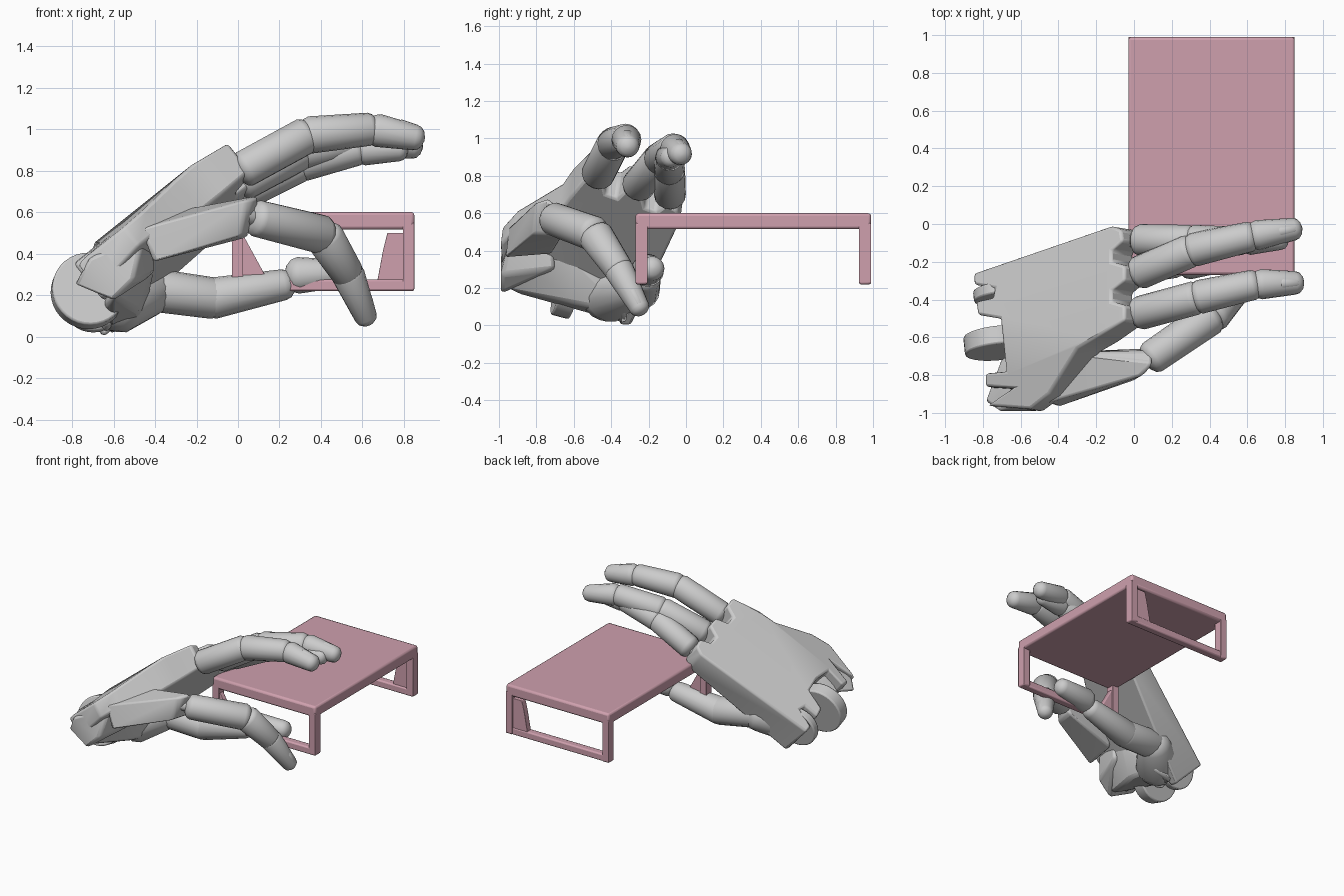
import bpy, bmesh
from math import sin, cos, pi, radians
from mathutils import Vector

if "Cube" in bpy.data.objects:
    bpy.data.objects.remove(bpy.data.objects["Cube"])

pink = bpy.data.materials.new("table_pink")
pink.diffuse_color = (0.62, 0.35, 0.42, 1)
pink.use_nodes = True
pink.node_tree.nodes["Principled BSDF"].inputs["Base Color"].default_value = pink.diffuse_color


def finish(bm, name, mat=None, bevel=0, angle=35):
    bmesh.ops.recalc_face_normals(bm, faces=bm.faces[:])
    me = bpy.data.meshes.new(name)
    bm.to_mesh(me)
    bm.free()
    ob = bpy.data.objects.new(name, me)
    bpy.context.collection.objects.link(ob)
    if mat:
        me.materials.append(mat)
    if bevel:
        m = ob.modifiers.new("bevel", "BEVEL")
        m.width, m.segments, m.limit_method = bevel, 2, "ANGLE"
    bpy.ops.object.select_all(action="DESELECT")
    ob.select_set(True)
    bpy.context.view_layer.objects.active = ob
    bpy.ops.object.shade_smooth_by_angle(angle=radians(angle))
    return ob


def hull(name, pts, mat=None, bevel=0.01):
    bm = bmesh.new()
    for p in pts:
        bm.verts.new(p)
    bmesh.ops.convex_hull(bm, input=bm.verts[:])
    return finish(bm, name, mat, bevel)


def box(name, lo, hi, mat=None, bevel=0.01):
    xs, ys, zs = zip(lo, hi)
    return hull(name, [(x, y, z) for x in xs for y in ys for z in zs], mat, bevel)


def capsule(bm, p0, p1, r0, r1, n=16, cap=0.75):
    # tapered segment with domed ends
    p0, p1 = Vector(p0), Vector(p1)
    d = (p1 - p0).normalized()
    u = d.orthogonal().normalized()
    v = d.cross(u)
    angs = [radians(a) for a in (82, 55, 28, 0)]
    prof = [(p0 - d * r0 * cap * sin(a), r0 * cos(a)) for a in angs]
    prof += [(p1 + d * r1 * cap * sin(a), r1 * cos(a)) for a in reversed(angs)]
    rings = [[bm.verts.new(c + (u * cos(2 * pi * i / n) + v * sin(2 * pi * i / n)) * r)
              for i in range(n)] for c, r in prof]
    for a, b in zip(rings, rings[1:]):
        for i in range(n):
            bm.faces.new((a[i], a[(i + 1) % n], b[(i + 1) % n], b[i]))
    bm.faces.new(rings[0])
    bm.faces.new(rings[-1])


def nail(bm, base, tip, r, up):
    # low bump on the back of a fingertip
    d = (Vector(tip) - Vector(base)).normalized()
    n = Vector(up) - d * d.dot(Vector(up))
    n.normalize()
    capsule(bm, Vector(tip) - d * 0.13 + n * r * 0.62, Vector(tip) - d * 0.05 + n * r * 0.48,
            r * 0.58, r * 0.55, 12, 0.5)


def finger(name, pts, radii, up=(0, 0, 1), lead=0.45):
    bm = bmesh.new()
    for i in range(len(pts) - 1):
        a, b = Vector(pts[i]), Vector(pts[i + 1])
        d = (b - a).normalized()
        last = i == len(pts) - 2
        start = a + d * radii[i] * (lead if i == 0 or last else 0.2)
        end = b - d * radii[i + 1] * (0.75 if last else 0.1)
        capsule(bm, start, end, radii[i], radii[i + 1], cap=0.75 if last else 0.55)
    nail(bm, pts[-2], pts[-1], radii[-1], up)
    # narrow hinge pin reaching back into the palm
    d = (Vector(pts[1]) - Vector(pts[0])).normalized()
    capsule(bm, Vector(pts[0]) - d * 0.12, Vector(pts[0]) + d * 0.06, 0.04, 0.04, 10)
    return finish(bm, name)


# Table: top, and an open rectangular frame at each end
box("table_top", (-0.03, -0.27, 0.515), (0.85, 0.99, 0.6), pink, 0.015)
for side, y in (("near", -0.27), ("far", 0.925)):
    for end, x in (("left", -0.03), ("right", 0.795)):
        box(f"{side}_{end}_leg", (x, y, 0.22), (x + 0.055, y + 0.065, 0.55), pink)
    box(f"{side}_foot_bar", (-0.03, y, 0.22), (0.85, y + 0.06, 0.275), pink)
hull("near_gusset", [(x, y, z) for y in (-0.26, -0.215)
                     for x, z in ((0.0, 0.5), (0.03, 0.48), (0.07, 0.35), (0.15, 0.26), (0.0, 0.26))], pink)
hull("far_gusset", [(x, y, z) for y in (0.935, 0.98)
                    for x, z in ((0.82, 0.5), (0.72, 0.5), (0.7, 0.42), (0.72, 0.3), (0.67, 0.26), (0.82, 0.26))], pink)

# Palm: notched outline, bent along the little-finger side, thicker at the wrist
outline = [(-0.85, -0.26), (-0.12, -0.01), (-0.07, -0.03), (-0.06, -0.09), (-0.12, -0.14),
           (-0.12, -0.2), (-0.05, -0.22), (-0.05, -0.30), (-0.12, -0.35), (-0.12, -0.41),
           (-0.05, -0.43), (-0.05, -0.51), (-0.3, -0.66), (-0.45, -0.9), (-0.55, -0.98),
           (-0.78, -0.96), (-0.65, -0.87), (-0.79, -0.86), (-0.79, -0.79), (-0.68, -0.78),
           (-0.71, -0.5), (-0.83, -0.48), (-0.84, -0.41), (-0.75, -0.39), (-0.74, -0.34), (-0.85, -0.32)]
bm = bmesh.new()
bm.faces.new([bm.verts.new((x, y, 0)) for x, y in outline])
bmesh.ops.bisect_plane(bm, geom=bm.verts[:] + bm.edges[:] + bm.faces[:],
                       plane_co=(0, -0.6, 0), plane_no=(0, 1, 0))
top = set(bm.verts)
bmesh.ops.extrude_face_region(bm, geom=bm.faces[:], use_keep_orig=True)
for v in bm.verts:
    x, y, _ = v.co
    side = min(0, y + 0.6)
    z = 0.88 + 0.8 * (x + 0.07) - 0.35 * (y + 0.4) + 0.45 * side
    t = 0 if v in top else 0.34 - 0.2 * (x + 0.85) + 0.42 * side
    v.co = (x + 0.6 * t, y - 0.1 * t, max(0.0, z - 0.75 * t))
finish(bm, "palm", bevel=0.015)

# Heel of the hand filling the underside near the wrist
hull("palm_heel", [(-0.6, -0.97, 0.19), (-0.46, -0.93, 0.38), (-0.66, -0.62, 0.14), (-0.48, -0.62, 0.12),
                   (-0.4, -0.62, 0.35), (-0.62, -0.32, 0.01), (-0.46, -0.32, 0.06), (-0.42, -0.4, 0.3),
                   (-0.66, -0.3, 0.25), (-0.45, -0.6, 0.5)], bevel=0.02)

# Outer hand plate carrying the little finger
hull("outer_hand_plate", [(-0.47, -0.95, 0.52), (-0.41, -0.97, 0.36), (-0.43, -0.68, 0.58),
                          (-0.38, -0.72, 0.38), (0.05, -0.80, 0.66), (0.02, -0.82, 0.49),
                          (0.1, -0.74, 0.68), (0.1, -0.67, 0.62), (0.05, -0.66, 0.48)], bevel=0.02)
hull("wrist_side_block", [(-0.79, -0.94, 0.25), (-0.72, -0.99, 0.38), (-0.6, -0.99, 0.17), (-0.5, -0.99, 0.27),
                          (-0.45, -0.93, 0.5), (-0.42, -0.72, 0.55), (-0.4, -0.7, 0.3), (-0.7, -0.7, 0.3)], bevel=0.02)

# Wrist hinge discs
for i, (c, r, w) in enumerate((((-0.72, -0.63, 0.22), 0.18, 0.1), ((-0.7, -0.37, 0.17), 0.15, 0.06))):
    bm = bmesh.new()
    bmesh.ops.create_cone(bm, cap_ends=True, segments=36, radius1=r, radius2=r, depth=w)
    q = Vector((0.1, -0.95, 0.25)).to_track_quat("Z", "Y")
    for v in bm.verts:
        v.co = q @ v.co + Vector(c)
    finish(bm, f"wrist_disc_{i + 1}", bevel=0.01)

# Fingers
finger("upper_finger", [(0, -0.48, 0.79), (0.33, -0.39, 0.97), (0.64, -0.32, 1.0), (0.9, -0.31, 0.95)],
       (0.09, 0.09, 0.08, 0.062))
finger("middle_finger", [(0, -0.27, 0.73), (0.3, -0.14, 0.89), (0.62, -0.065, 0.95), (0.89, -0.02, 0.91)],
       (0.09, 0.09, 0.08, 0.06))
finger("inner_finger", [(0, -0.085, 0.68), (0.3, -0.09, 0.83), (0.58, -0.09, 0.9), (0.82, -0.08, 0.9)],
       (0.085, 0.085, 0.075, 0.055))
finger("little_finger", [(0.09, -0.71, 0.57), (0.41, -0.49, 0.49), (0.53, -0.36, 0.3), (0.63, -0.23, 0.06)],
       (0.09, 0.095, 0.08, 0.055), up=(1, 0.1, 0.3), lead=0.1)

# Thumb with its fleshy base, curling under the table end
bm = bmesh.new()
capsule(bm, (-0.58, -0.42, 0.18), (-0.42, -0.28, 0.22), 0.165, 0.12)
capsule(bm, (-0.45, -0.29, 0.23), (-0.12, -0.24, 0.185), 0.105, 0.1)
capsule(bm, (-0.12, -0.24, 0.185), (0.22, -0.21, 0.25), 0.1, 0.075)
capsule(bm, (0.29, -0.205, 0.295), (0.52, -0.18, 0.305), 0.088, 0.065)
finish(bm, "thumb")
